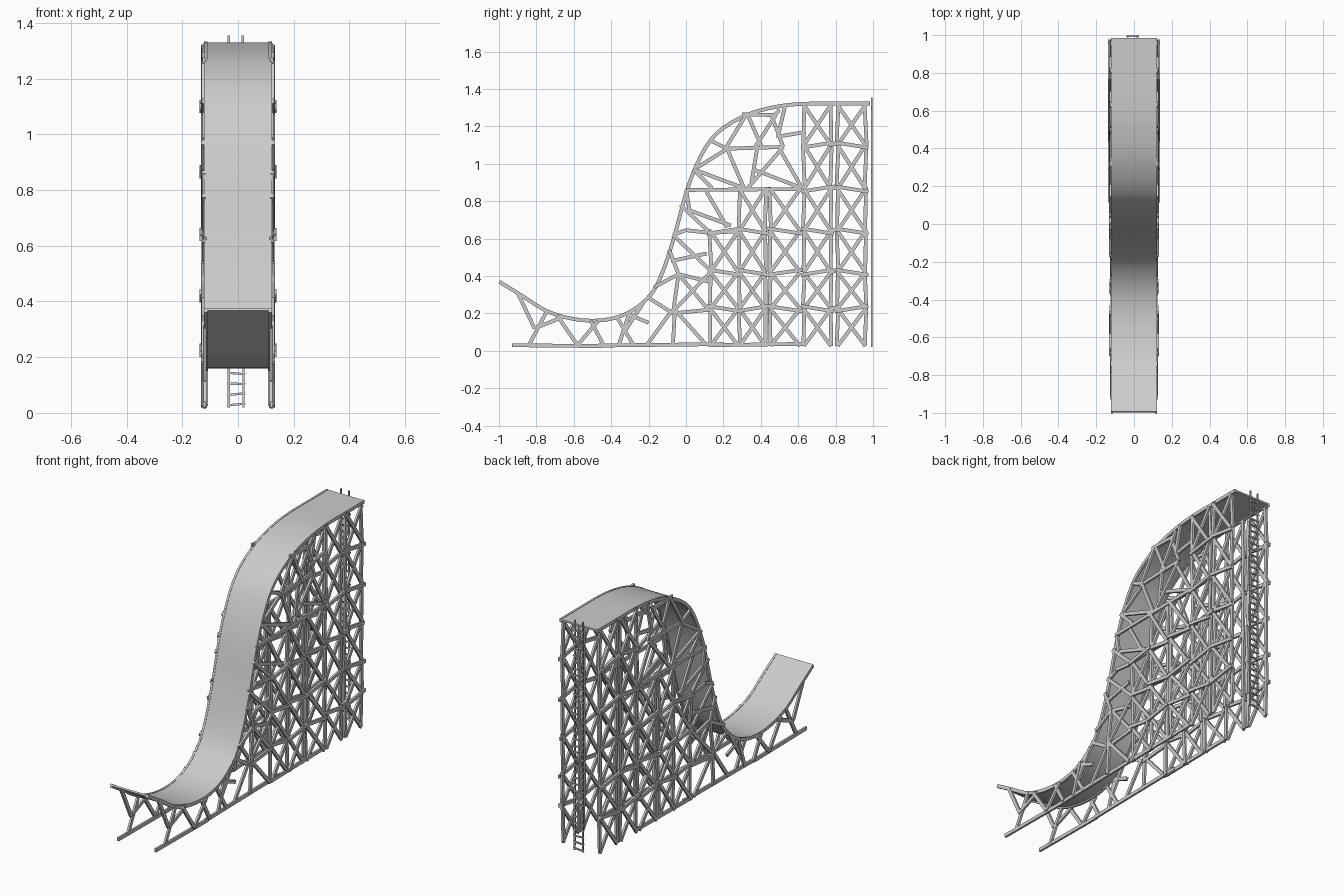
import bpy, bmesh, random
from mathutils import Vector, Matrix

if "Cube" in bpy.data.objects:
    bpy.data.objects.remove(bpy.data.objects["Cube"])

random.seed(4)


def finish(bm, name, smooth=False, mirror=False):
    me = bpy.data.meshes.new(name)
    bmesh.ops.recalc_face_normals(bm, faces=bm.faces[:])
    bm.to_mesh(me)
    bm.free()
    ob = bpy.data.objects.new(name, me)
    bpy.context.collection.objects.link(ob)
    if mirror:
        m = ob.modifiers.new("mirror", 'MIRROR')
        m.use_clip = False
        m.merge_threshold = 0.0
    if smooth:
        bpy.ops.object.select_all(action='DESELECT')
        ob.select_set(True)
        bpy.context.view_layer.objects.active = ob
        bpy.ops.object.shade_smooth_by_angle(angle=0.6)
    return ob


def beam(bm, a, b, w=0.02, d=0.012):
    """Square-ended timber from a to b; d is its size along x."""
    a, b = Vector(a), Vector(b)
    run = (b - a).normalized()
    side = Vector((1, 0, 0))
    if abs(run.x) > 0.9:
        side = Vector((0, 1, 0))
    up = run.cross(side).normalized()
    side = up.cross(run)
    rot = Matrix((side, up, run)).transposed().to_4x4()
    mat = Matrix.Translation((a + b) / 2) @ rot @ Matrix.Diagonal((d, w, (b - a).length, 1))
    bmesh.ops.create_cube(bm, size=1, matrix=mat)


def spline(pts, n=5):
    """Catmull-Rom samples through 2D points."""
    p = [Vector(q) for q in pts]
    p = [2 * p[0] - p[1]] + p + [2 * p[-1] - p[-2]]
    out = []
    for i in range(1, len(p) - 2):
        a, b, c, e = p[i - 1:i + 3]
        for k in range(n):
            t = k / n
            out.append(0.5 * (2 * b + (c - a) * t + (2 * a - 5 * b + 4 * c - e) * t * t
                              + (3 * b - a - 3 * c + e) * t ** 3))
    return out + [p[-2]]


def sweep(name, path, x0, x1, top, bot, mirror=False):
    """Rectangular strip following the side profile."""
    bm = bmesh.new()
    rings = []
    for i, p in enumerate(path):
        t = (path[min(i + 1, len(path) - 1)] - path[max(i - 1, 0)]).normalized()
        n = Vector((-t.y, t.x))
        hi, lo = p + n * top, p + n * bot
        rings.append([bm.verts.new((x, q.x, q.y))
                      for x, q in ((x0, hi), (x1, hi), (x1, lo), (x0, lo))])
    for r, s in zip(rings, rings[1:]):
        for k in range(4):
            bm.faces.new((r[k], r[(k + 1) % 4], s[(k + 1) % 4], s[k]))
    bm.faces.new(rings[0])
    bm.faces.new(rings[-1])
    return finish(bm, name, True, mirror)


# Ramp deck and its edge rails
profile = [(-.995, .372), (-.87, .295), (-.75, .22), (-.63, .18), (-.5, .165), (-.38, .18),
           (-.28, .225), (-.19, .305), (-.13, .42), (-.07, .60), (0, .855), (.06, 1.01),
           (.13, 1.13), (.22, 1.21), (.35, 1.275), (.5, 1.312), (.64, 1.325), (.8, 1.326), (.985, 1.326)]
path = spline(profile)
sweep("ramp_deck", path, -.113, .113, .004, -.006)
sweep("ramp_edge_rail", path, .11, .122, .006, -.014, True)


def truss(name, members, x=.122):
    bm = bmesh.new()
    for y0, z0, y1, z1 in members:
        dx = random.uniform(-.004, .005)
        beam(bm, (x + dx, y0, z0), (x + dx, y1, z1))
    return finish(bm, name, mirror=True)


# Base sill and low bracing under the kicker
truss("kicker_bracing", [
    (-.93, .03, -.45, .025), (-.47, .028, .2, .036), (.12, .03, .63, .037),
    (-.90, .31, -.81, .12), (-.74, .22, -.84, .03), (-.81, .12, -.66, .18),
    (-.69, .19, -.58, .03), (-.58, .03, -.47, .16), (-.51, .16, -.44, .03),
    (-.37, .18, -.28, .03), (-.30, .21, -.36, .03), (-.32, .20, -.20, .15),
    (-.22, .27, -.33, .10), (-.21, .29, -.07, .20), (-.08, .21, -.21, .03),
    (-.06, .21, -.07, .03), (-.06, .22, .11, .03), (-.04, .41, -.07, .2)])

# Bracing behind the steep slope
truss("slope_bracing", [
    (-.17, .34, -.04, .41), (-.04, .41, .12, .37), (-.04, .41, .12, .22), (-.07, .20, .13, .22),
    (.13, .42, -.06, .22), (-.08, .48, .11, .52), (-.09, .54, -.04, .41), (-.07, .62, .0, .645),
    (0, .645, .13, .63), (-.07, .62, .13, .43), (-.03, .78, .13, .63), (.02, .75, .24, .67),
    (.02, .75, .0, .86), (.11, .85, .22, .66), (.28, .64, .13, .63), (0, .86, .62, .865)])

# Bracing under the upper bend
truss("crest_bracing", [
    (.04, .97, .31, .87), (.06, .98, .22, 1.08), (.22, 1.08, .31, .87), (.14, 1.12, .22, 1.08),
    (.04, .97, .14, .87), (.21, 1.08, .32, 1.26), (.2, 1.08, .52, 1.09), (.30, 1.265, .48, 1.26),
    (.33, 1.26, .41, 1.08), (.48, 1.26, .37, 1.09), (.52, 1.09, .46, 1.25), (.38, 1.08, .35, .9),
    (.52, 1.09, .33, .87), (.36, .97, .62, .87), (.49, 1.145, .64, 1.17),
    (.50, 1.08, .62, .87), (.53, 1.31, .49, 1.14), (.5, 1.29, .46, 1.24)])

# Tower: posts, girts and crossed braces, bay by bay
levels = [.025, .225, .42, .64, .865, 1.10, 1.315]
bays = [(.13, .28, 3), (.285, .425, 4), (.45, .61, 4), (.63, .775, 6), (.81, .96, 6)]
posts, girts, braces = [], [], []
for i, (y0, y1, rows) in enumerate(bays):
    for y in (y0, y1):
        if y not in (.28, .61):
            for r in range(rows):
                j = random.uniform(-.006, .006)
                posts.append((y + j, levels[r], y - j, levels[r + 1] + .01))
    for r in range(rows):
        lo, hi = levels[r], levels[r + 1]
        braces += [(y0, lo, y1, hi), (y1, lo, y0, hi)]
        if hi < 1.3 and not (hi == .865 and i < 3):
            tilt = random.choice((-.014, .014))
            girts.append((y0 - .015, hi - tilt, y1 + .015, hi + tilt))
girts += [(.765, z, .82, z + .01) for z in levels[1:6]]
truss("tower_posts", posts, .117)
truss("tower_girts", girts, .128)
truss("tower_braces", braces, .122)

# Access ladder at the back
bm = bmesh.new()
for xb, xt in ((-.033, -.033), (.02, .017)):
    beam(bm, (xb, .992, .02), (xt, .992, 1.355), .008, .008)
for i in range(35):
    z = .03 + i * .0372
    t = random.uniform(-.004, .004)
    beam(bm, (-.04, .994, z + t), (.026, .994, z - t), .008, .008)
finish(bm, "ladder")
